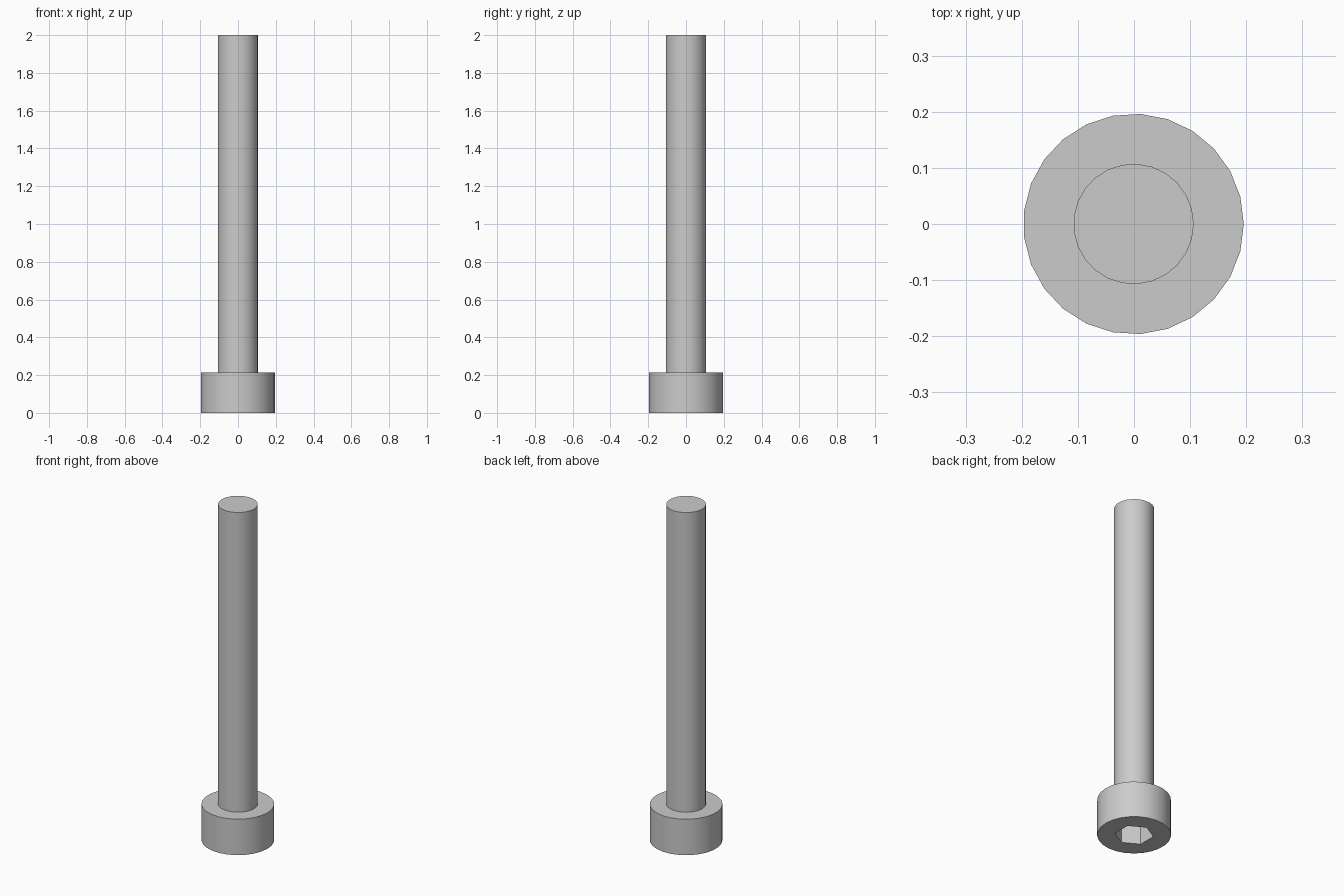
import bpy
import math

if "Cube" in bpy.data.objects:
    bpy.data.objects.remove(bpy.data.objects["Cube"], do_unlink=True)

UNIT = 2 / 28            # the screw is 28 units long overall
SIDES = 25
HEAD_R, HEAD_H = 2.75 * UNIT, 3 * UNIT
SHAFT_R = 1.5 * UNIT
SOCKET_R = 1.25 / math.cos(math.pi / 6) * UNIT
SOCKET_DEPTH = 2 * UNIT
SHIFT = -HEAD_R * (1 - math.cos(math.pi / SIDES)) / 2   # centres the odd-sided outline

steel = bpy.data.materials.new("steel grey")
steel.use_nodes = True
GREY = (0.6, 0.6, 0.6, 1)
steel.diffuse_color = GREY
steel.node_tree.nodes["Principled BSDF"].inputs["Base Color"].default_value = GREY


def prism(name, radius, bottom, top, sides, turn):
    """Upright prism; turn places its first corner, measured from +x."""
    bpy.ops.mesh.primitive_cylinder_add(
        vertices=sides, radius=radius, depth=top - bottom,
        location=(SHIFT, 0, (top + bottom) / 2),
        rotation=(0, 0, turn - math.pi / 2))
    obj = bpy.context.object
    obj.name = name
    obj.data.materials.append(steel)
    bpy.ops.object.transform_apply(location=True, rotation=True, scale=True)
    return obj


# Head with a hexagonal key socket sunk into its underside
head = prism("head", HEAD_R, 0, HEAD_H, SIDES, 0)
cutter = prism("socket_cutter", SOCKET_R, -UNIT, SOCKET_DEPTH, 6, math.pi / 2)
cutter.hide_render = True
cut = head.modifiers.new("socket", "BOOLEAN")
cut.operation = "DIFFERENCE"
cut.solver = "EXACT"
cut.object = cutter
bpy.context.view_layer.objects.active = head
bpy.ops.object.modifier_apply(modifier=cut.name)
bpy.data.objects.remove(cutter, do_unlink=True)

# Plain shaft, seated slightly into the head
shaft = prism("shaft", SHAFT_R, HEAD_H - 0.1 * UNIT, 2, SIDES, 0)

# Smooth round walls, sharp rims and socket corners
for part in (head, shaft):
    bpy.ops.object.select_all(action="DESELECT")
    part.select_set(True)
    bpy.context.view_layer.objects.active = part
    bpy.ops.object.shade_smooth_by_angle(angle=math.radians(30))
